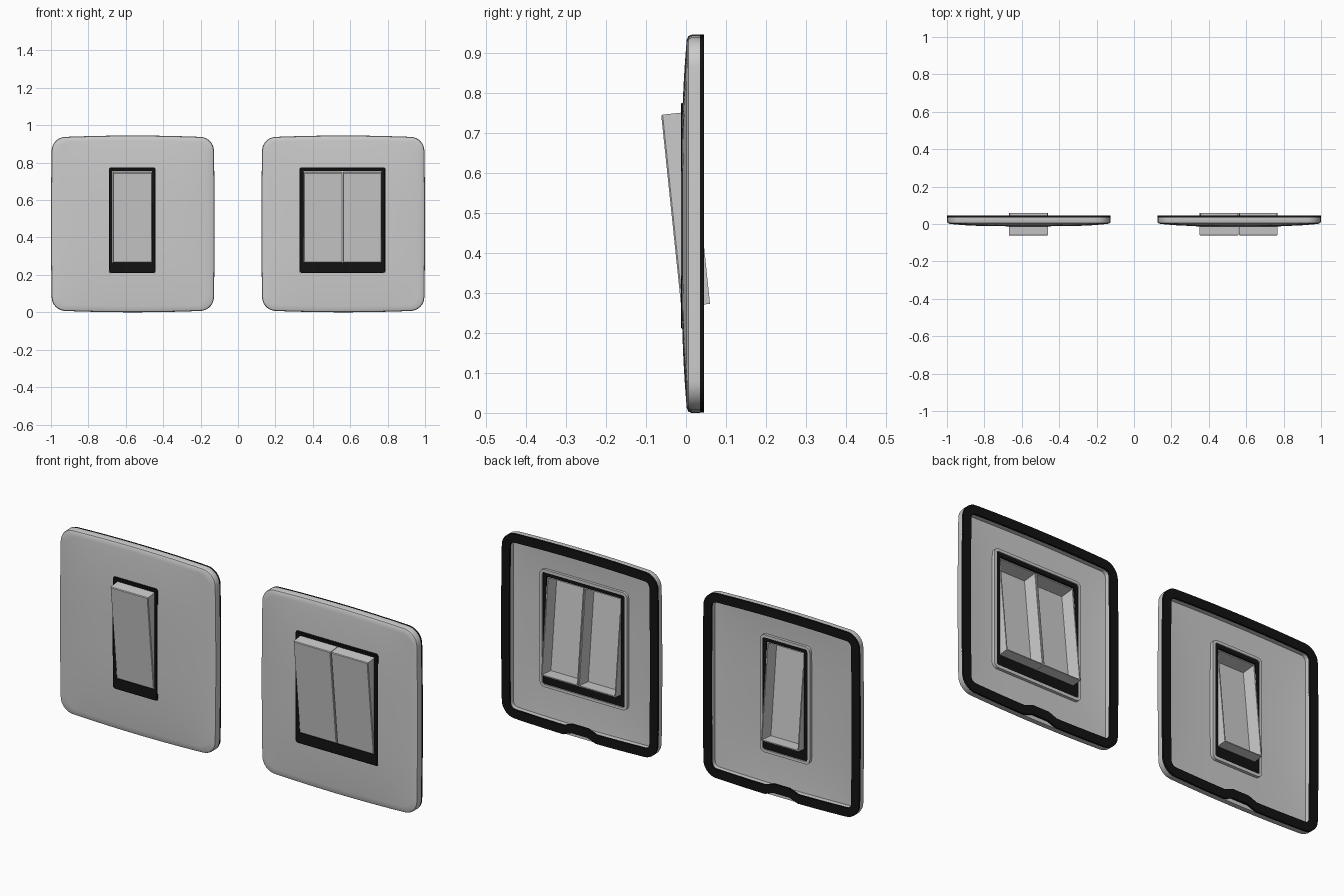
import bpy, bmesh, math
from mathutils import Vector

if "Cube" in bpy.data.objects:
    bpy.data.objects.remove(bpy.data.objects["Cube"])


def material(name, value):
    mat = bpy.data.materials.new(name)
    mat.use_nodes = True
    color = (value, value, value, 1)
    mat.diffuse_color = color
    mat.node_tree.nodes["Principled BSDF"].inputs["Base Color"].default_value = color
    return mat


GREY = material("light grey plastic", 0.6)
BLACK = material("black plastic", 0.006)
HALF_W, HALF_H = 0.4375, 0.4725
SIDE, CORNER = 16, 8


def finish(name, bm, mat, smooth=True):
    bmesh.ops.recalc_face_normals(bm, faces=bm.faces)
    mesh = bpy.data.meshes.new(name)
    bm.to_mesh(mesh)
    bm.free()
    mesh.materials.append(mat)
    obj = bpy.data.objects.new(name, mesh)
    bpy.context.collection.objects.link(obj)
    if smooth:
        bpy.ops.object.select_all(action="DESELECT")
        obj.select_set(True)
        bpy.context.view_layer.objects.active = obj
        bpy.ops.object.shade_smooth_by_angle(angle=math.radians(30))
    return obj


def rounded_loop(hw, hh, radius, cx=0, cz=0):
    """Rounded rectangle with evenly sampled sides, so that loops can be bridged."""
    arcs = []
    for i, (sx, sz) in enumerate([(1, 1), (-1, 1), (-1, -1), (1, -1)]):
        centre = Vector((cx + sx * (hw - radius), cz + sz * (hh - radius)))
        angles = [math.pi / 2 * (i + j / CORNER) for j in range(CORNER + 1)]
        arcs.append([centre + radius * Vector((math.cos(a), math.sin(a))) for a in angles])
    loop = []
    for i, arc in enumerate(arcs):
        following = arcs[(i + 1) % 4][0]
        loop += arc + [arc[-1].lerp(following, j / SIDE) for j in range(1, SIDE)]
    return loop


def outline(inset):
    """Plate edge with gently bowed sides."""
    loop = rounded_loop(HALF_W - inset, HALF_H - inset, max(0.07 - inset, 0.02))
    return [Vector((p.x * (1 - 0.012 * (p.y / HALF_H) ** 2),
                    p.y * (1 - 0.022 * (p.x / HALF_W) ** 2))) for p in loop]


def dome(p):
    return 0.003 - 0.015 * (1 - abs(p.x / HALF_W) ** 4) * (1 - abs(p.y / HALF_H) ** 3)


def ring_solid(name, loops, cx, mat):
    """Joins closed loops into a ring; each loop is (points, depth number or rule)."""
    bm = bmesh.new()
    rows = []
    for points, depth in loops:
        rows.append([bm.verts.new((cx + p.x, depth(p) if callable(depth) else depth,
                                   p.y + HALF_H)) for p in points])
    n = len(rows[0])
    for i, row in enumerate(rows):
        after = rows[(i + 1) % len(rows)]
        for j in range(n):
            k = (j + 1) % n
            bm.faces.new((row[j], row[k], after[k], after[j]))
    return finish(name, bm, mat)


def blend(a, b, t):
    return [p.lerp(q, t) for p, q in zip(a, b)]


def rocker(name, x0, x1):
    """Tilted, slightly tapered cap that is open at the back."""
    up = Vector((0, -0.05, 0.48))
    inward = Vector((0, 0.072, 0.0075))
    base = Vector((0, -0.012, 0.265))

    def section(depth, margin):
        corners = ((x0 + margin, 0), (x1 - margin, 0), (x1 - margin, 1), (x0 + margin, 1))
        shift = margin / 0.48
        return [Vector((x, 0, 0)) + base + up * (shift + t * (1 - 2 * shift)) + inward * depth
                for x, t in corners]

    bm = bmesh.new()
    rows = [[bm.verts.new(p) for p in section(d, m)]
            for d, m in ((0, 0.003), (0.05, 0), (1, 0), (1, 0.005), (0.08, 0.008))]
    for a, b in zip(rows, rows[1:]):
        for j in range(4):
            k = (j + 1) % 4
            bm.faces.new((a[j], a[k], b[k], b[j]))
    bm.faces.new(rows[0])
    bm.faces.new(rows[-1])
    finish(name, bm, GREY, smooth=False)


def switch(label, cx, window_half, offset, rocker_spans):
    cz, hh = 0.4925 - HALF_H, 0.2825

    def window(grow):
        return rounded_loop(window_half + grow, hh + grow, 0.012 + max(grow, -0.006), offset, cz)

    # Domed cover plate with hollow back and a lip around the window
    edge, opening = outline(0.012), window(0)
    inner_edge, lip = outline(0.045), window(0.014)
    steps = [i / 10 for i in range(11)]
    loops = [(outline(0), 0.035), (outline(0), 0.014), (outline(0.003), 0.006)]
    loops += [(blend(edge, opening, t), dome) for t in steps]
    loops += [(opening, 0.02), (lip, 0.02)]
    loops += [(blend(lip, inner_edge, t), lambda p: dome(p) + 0.014) for t in steps]
    loops += [(inner_edge, 0.035)]
    ring_solid(label + "_cover_plate", loops, cx, GREY)

    # Black gasket round the back, notched at the bottom middle
    def notched(inset):
        return [p + Vector((0, 0.018 if abs(p.x) < 0.07 and p.y < 0 else 0))
                for p in outline(inset)]
    ring_solid(label + "_back_gasket",
               [(notched(0), 0.0345), (notched(0), 0.045),
                (notched(0.045), 0.045), (notched(0.045), 0.0345)], cx, BLACK)

    # Black frame filling the gap between window and rockers
    left, right = rocker_spans[0][0], rocker_spans[-1][1]
    hole = rounded_loop((right - left) / 2 + 0.001, 0.245, 0.003,
                        (left + right) / 2, 0.51 - HALF_H)
    front = window(-0.001)
    ring_solid(label + "_window_frame",
               [(front, 0.016), (front, -0.011), (window(-0.004), -0.013),
                (hole, -0.011), (hole, 0.016)], cx, BLACK)

    for i, (a, b) in enumerate(rocker_spans):
        rocker(f"{label}_rocker_{i + 1}", cx + a, cx + b)


switch("single", -0.5625, 0.125, -0.003, [(-0.107, 0.102)])
switch("double", 0.5625, 0.23, -0.004, [(-0.211, -0.004), (-0.001, 0.204)])
